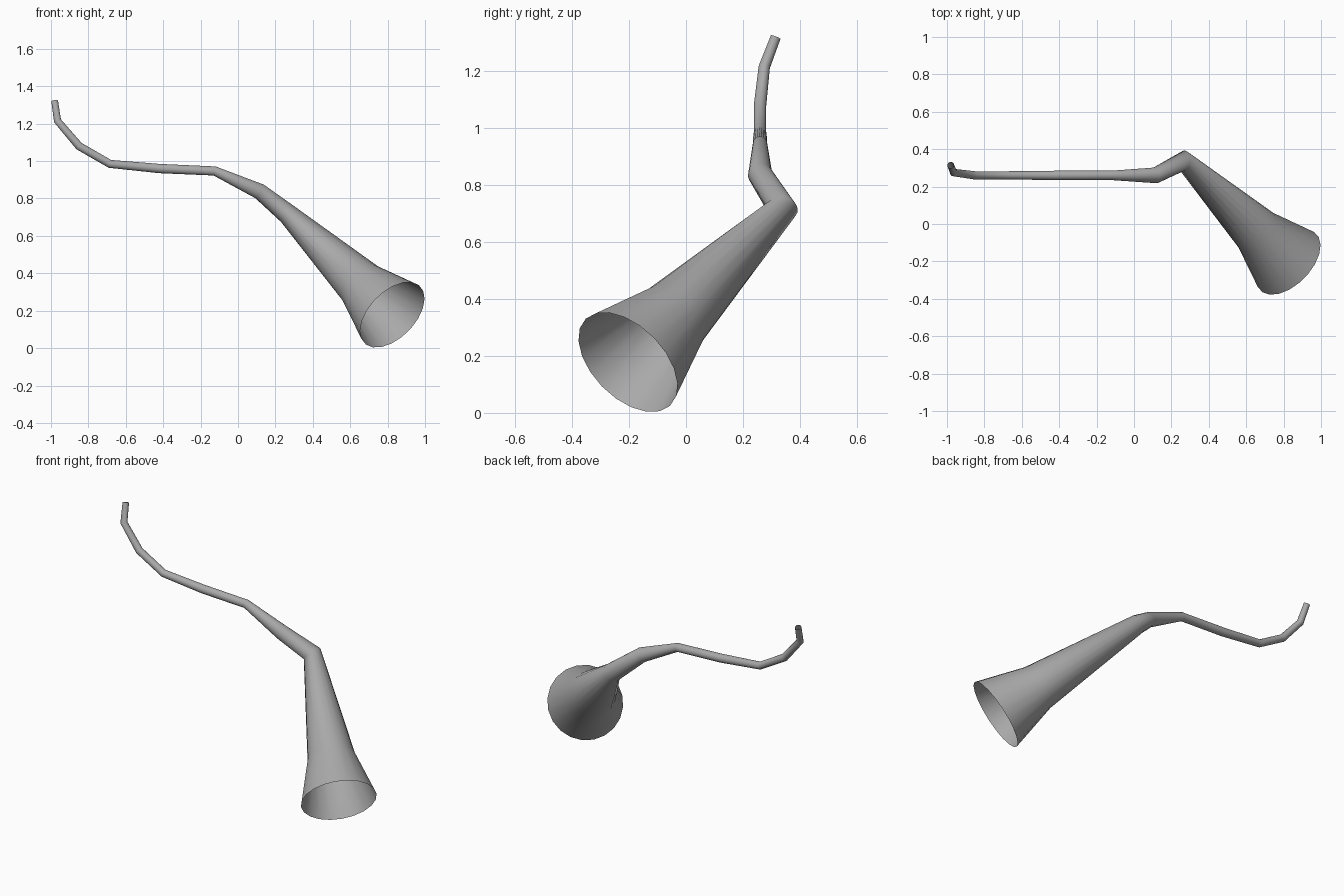
import bpy, bmesh, math
from mathutils import Vector

default = bpy.data.objects.get("Cube")
if default:
    bpy.data.objects.remove(default, do_unlink=True)

SIDES = 20

# Plain grey metal
metal = bpy.data.materials.new("grey_metal")
metal.use_nodes = True
grey = (0.4, 0.4, 0.4, 1)
metal.diffuse_color = grey
metal.node_tree.nodes["Principled BSDF"].inputs["Base Color"].default_value = grey

# Centre line from mouthpiece to bell: x, y, z, radius
PATH = [
    (-0.98, 0.315, 1.32, 0.018),
    (-0.965, 0.275, 1.215, 0.02),
    (-0.85, 0.26, 1.08, 0.022),
    (-0.685, 0.26, 0.985, 0.022),
    (-0.42, 0.26, 0.96, 0.025),
    (-0.125, 0.26, 0.947, 0.025),
    (0.115, 0.26, 0.838, 0.043),
    (0.265, 0.338, 0.717, 0.055),
    (0.66, -0.042, 0.338, 0.133),
    (0.825, -0.204, 0.178, 0.213),
]


def sweep(name, path, material):
    """Open tube of varying radius, with mitred rings at the bends."""
    points = [Vector(p[:3]) for p in path]
    steps = [(b - a).normalized() for a, b in zip(points, points[1:])]
    tangents = [steps[0]] + [(a + b).normalized() for a, b in zip(steps, steps[1:])] + [steps[-1]]
    bm = bmesh.new()
    rings = []
    across = Vector((0, 1, 0))
    for centre, tangent, row in zip(points, tangents, path):
        # Carry the ring direction along so the tube does not twist
        across = (across - tangent * across.dot(tangent)).normalized()
        up = tangent.cross(across)
        ring = []
        for i in range(SIDES):
            a = math.tau * i / SIDES
            ring.append(bm.verts.new(centre + row[3] * (across * math.cos(a) + up * math.sin(a))))
        rings.append(ring)
    for r0, r1 in zip(rings, rings[1:]):
        for i in range(SIDES):
            j = (i + 1) % SIDES
            bm.faces.new((r0[i], r0[j], r1[j], r1[i]))
    for face in bm.faces:
        face.smooth = True
    bm.normal_update()
    mesh = bpy.data.meshes.new(name)
    bm.to_mesh(mesh)
    bm.free()
    mesh.materials.append(material)
    obj = bpy.data.objects.new(name, mesh)
    bpy.context.collection.objects.link(obj)
    return obj


sweep("horn_tube_and_bell", PATH, metal)
